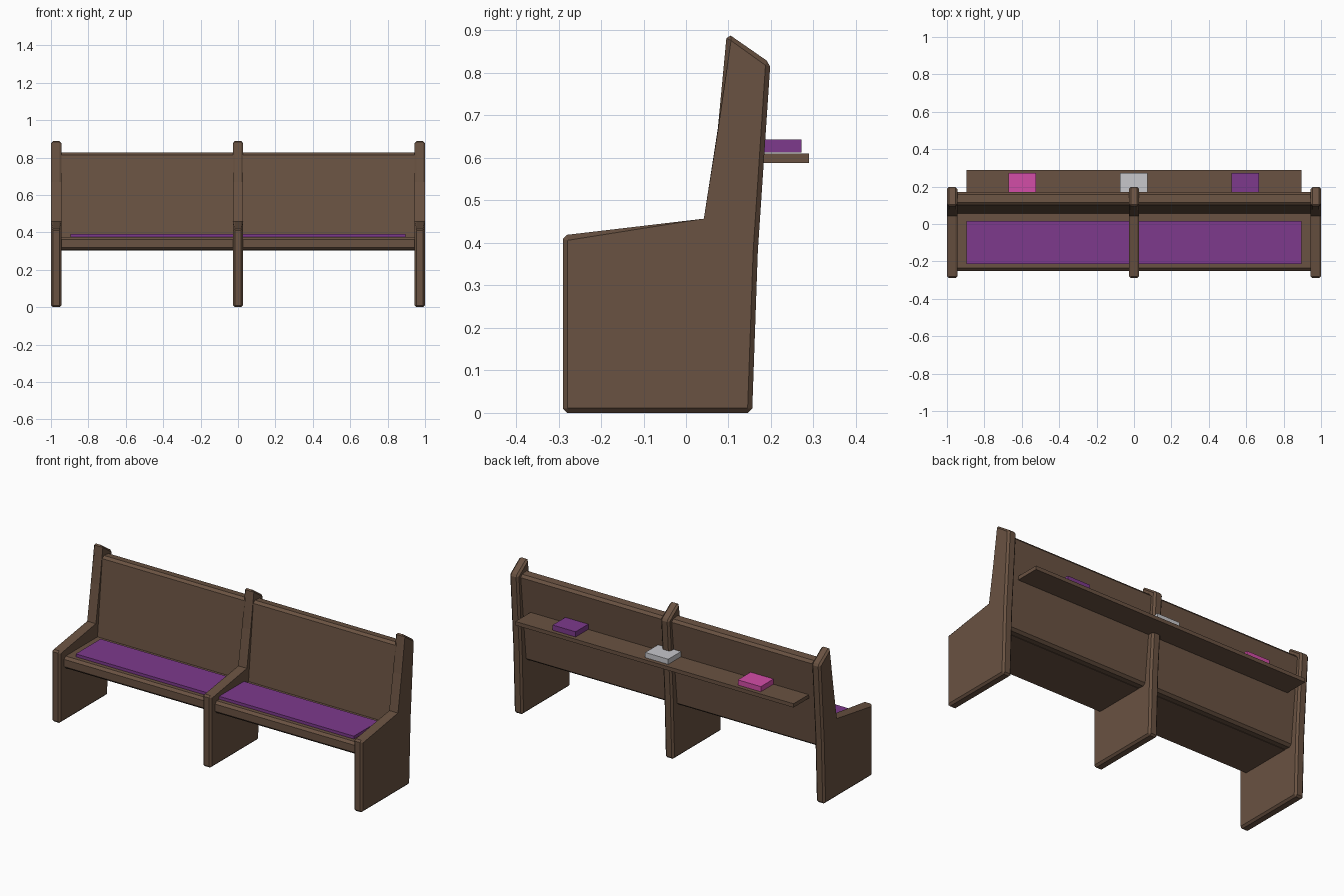
import bpy, bmesh

if "Cube" in bpy.data.objects:
    bpy.data.objects.remove(bpy.data.objects["Cube"])


def material(name, rgb):
    m = bpy.data.materials.new(name)
    m.diffuse_color = (*rgb, 1)
    m.use_nodes = True
    m.node_tree.nodes["Principled BSDF"].inputs["Base Color"].default_value = m.diffuse_color
    return m


WOOD = material("brown wood", (0.143, 0.085, 0.054))
PURPLE = material("purple cloth", (0.205, 0.042, 0.262))
PINK = material("pink cover", (0.65, 0.075, 0.39))
GREY = material("light grey cover", (0.57, 0.57, 0.60))


def finish(bm, name, mat):
    bmesh.ops.recalc_face_normals(bm, faces=bm.faces[:])
    me = bpy.data.meshes.new(name)
    bm.to_mesh(me)
    bm.free()
    me.materials.append(mat)
    ob = bpy.data.objects.new(name, me)
    bpy.context.collection.objects.link(ob)
    return ob


def extrude_profile(name, pts, x0, x1, mat, bevel=0):
    """Closed (y, z) profile extruded along x, lengthwise edges chamfered."""
    bm = bmesh.new()
    a = [bm.verts.new((x0, y, z)) for y, z in pts]
    b = [bm.verts.new((x1, y, z)) for y, z in pts]
    bm.faces.new(a)
    bm.faces.new(b)
    for i in range(len(pts)):
        j = (i + 1) % len(pts)
        bm.faces.new((a[i], a[j], b[j], b[i]))
    if bevel:
        bmesh.ops.bevel(bm, geom=bm.edges[:], offset=bevel, segments=1,
                        affect='EDGES', profile=0.5)
    return finish(bm, name, mat)


def box(name, x, y, z, mat, bevel=0):
    pts = [(y[0], z[0]), (y[1], z[0]), (y[1], z[1]), (y[0], z[1])]
    return extrude_profile(name, pts, x[0], x[1], mat, bevel)


# Upright panel corners: (inset point on the side face, rim points)
CORNERS = [
    ((-0.279, 0.011), [(-0.29, 0.010), (-0.280, 0.0)]),
    ((0.145, 0.011), [(0.146, 0.0), (0.156, 0.010)]),
    ((0.158, 0.38), [(0.169, 0.38)]),
    ((0.187, 0.818), [(0.198, 0.815), (0.190, 0.829)]),
    ((0.106, 0.876), [(0.105, 0.888), (0.095, 0.882)]),
    ((0.076, 0.67), [(0.075, 0.67)]),
    ((0.042, 0.457), [(0.042, 0.457)]),
    ((-0.279, 0.406), [(-0.280, 0.419), (-0.29, 0.409)]),
]


def upright(name, cx, half=0.028, cham=0.011):
    bm = bmesh.new()
    rims = []
    for s in (-1, 1):
        face = [bm.verts.new((cx + s * half, *c)) for c, _ in CORNERS]
        rim = [[bm.verts.new((cx + s * (half - cham), *p)) for p in r]
               for _, r in CORNERS]
        bm.faces.new(face)
        n = len(face)
        for i in range(n):
            j = (i + 1) % n
            bm.faces.new((face[i], face[j], rim[j][0], rim[i][-1]))
            if len(rim[i]) == 2:
                bm.faces.new((face[i], rim[i][1], rim[i][0]))
        rims.append([v for r in rim for v in r])
    a, b = rims
    for i in range(len(a)):
        j = (i + 1) % len(a)
        bm.faces.new((a[i], a[j], b[j], b[i]))
    return finish(bm, name, WOOD)


# Three uprights
for nm, cx in (("left_end_panel", -0.972), ("middle_panel", 0.0),
               ("right_end_panel", 0.972)):
    upright(nm, cx)

# Seat plank and leaning backrest
box("seat", (-0.97, 0.97), (-0.25, 0.085), (0.305, 0.375), WOOD, 0.014)
extrude_profile("backrest",
                [(0.050, 0.308), (0.120, 0.303), (0.172, 0.820), (0.102, 0.827)],
                -0.97, 0.97, WOOD, 0.014)

# Cushion
box("seat_cushion", (-0.895, 0.895), (-0.213, 0.015), (0.368, 0.392), PURPLE)

# Rear shelf with three books
box("book_shelf", (-0.895, 0.895), (0.135, 0.29), (0.588, 0.61), WOOD)
for nm, cx, mat in (("pink_book", -0.598, PINK), ("grey_book", -0.002, GREY),
                    ("purple_book", 0.594, PURPLE)):
    box(nm, (cx - 0.074, cx + 0.074), (0.155, 0.272), (0.613, 0.643), mat)
